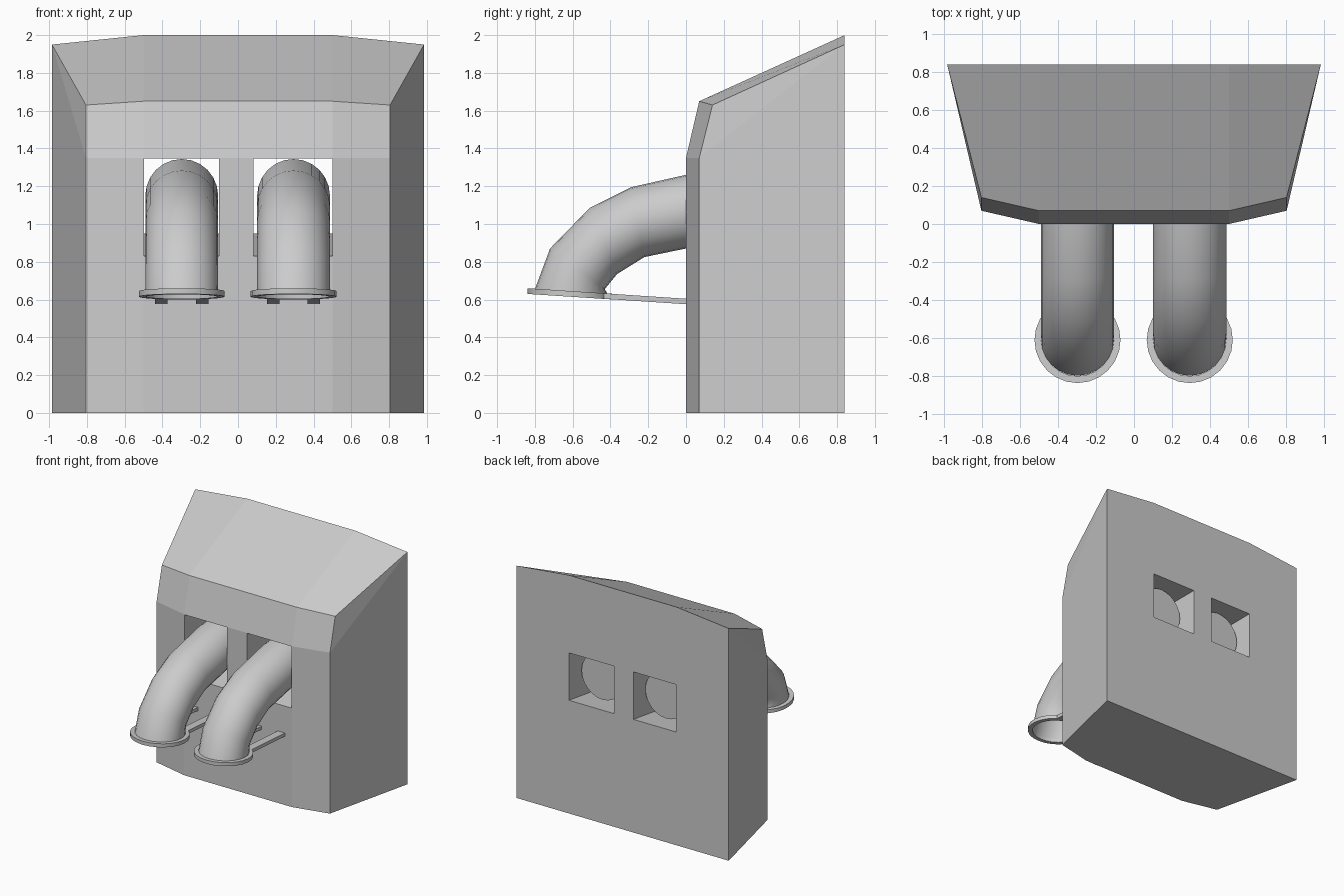
import bpy, bmesh, math
from mathutils import Vector

if "Cube" in bpy.data.objects:
    bpy.data.objects.remove(bpy.data.objects["Cube"])

SIDES = 24
TILT = -0.065   # slope of the flange plane along y


def loft(name, rows, cyclic_rows=False, closed=False, caps=()):
    """Join rows of points with quads; closed = each row is a loop."""
    bm = bmesh.new()
    vs = [[bm.verts.new(p) for p in r] for r in rows]
    n, m = len(vs), len(vs[0])
    for i in range(n if cyclic_rows else n - 1):
        a, b = vs[i], vs[(i + 1) % n]
        for j in range(m if closed else m - 1):
            k = (j + 1) % m
            bm.faces.new((a[j], a[k], b[k], b[j]))
    for cap in caps:
        bm.faces.new([vs[i][j] for i, j in cap])
    bmesh.ops.recalc_face_normals(bm, faces=bm.faces)
    me = bpy.data.meshes.new(name)
    bm.to_mesh(me)
    bm.free()
    ob = bpy.data.objects.new(name, me)
    bpy.context.collection.objects.link(ob)
    return ob


def activate(ob):
    bpy.ops.object.select_all(action='DESELECT')
    ob.select_set(True)
    bpy.context.view_layer.objects.active = ob


def prism(name, x0, x1, profile):
    """Box-like solid: a y,z quad extruded along x."""
    return loft(name, [[(x, y, z) for y, z in profile] for x in (x0, x1)],
                closed=True, caps=[[(i, j) for j in range(4)] for i in (0, 1)])


# housing: half rows (outer point, inner point) mirrored across x
half = [((.805, .07, 0), (.5, 0, 0)),
        ((.805, .07, 1.35), (.5, 0, 1.35)),
        ((.805, .14, 1.63), (.5, .07, 1.65)),
        ((.985, .84, 1.95), (.5, .84, 2.0)),
        ((.985, .84, 0), (.5, .84, 0))]
rows = [[(-o[0], *o[1:]), (-i[0], *i[1:]), i, o] for o, i in half]
ends = []
for j in (0, 3):
    ends += [[(0, j), (1, j), (3, j), (4, j)], [(1, j), (2, j), (3, j)]]
housing = loft("housing", rows, cyclic_rows=True, caps=ends)

# tunnels through the housing with sloping floors
for x0, x1 in ((-.497, -.1), (.082, .499)):
    cutter = prism("tunnel_cutter", x0, x1,
                   [(-.1, .816), (.94, .964), (.94, 1.348), (-.1, 1.348)])
    cutter.hide_render = True
    mod = housing.modifiers.new("tunnel", 'BOOLEAN')
    mod.operation = 'DIFFERENCE'
    mod.solver = 'EXACT'
    mod.object = cutter
    activate(housing)
    bpy.ops.object.modifier_apply(modifier=mod.name)
    bpy.data.objects.remove(cutter)

# bent pipe sections: (upper y, z), (lower y, z)
sections = [((-.80, .655), (-.415, .63)), ((-.72, .87), (-.43, .655)),
            ((-.51, 1.085), (-.365, .735)), ((-.29, 1.195), (-.22, .825)),
            ((.10, 1.283), (.13, .897)), ((.69, 1.344), (.69, .953))]
circle = [(math.cos(t), math.sin(t)) for t in
          (2 * math.pi * k / SIDES for k in range(SIDES))]

for side, cx in (("left", -.298), ("right", .294)):
    # pipe, open at the mouth and closed inside the housing
    rings = []
    for up, lo in sections:
        u, l = Vector((cx, *up)), Vector((cx, *lo))
        mid, axis = (u + l) / 2, (u - l) / 2
        rings.append([mid + axis * c + Vector((.193 * s, 0, 0)) for c, s in circle])
    pipe = loft(side + "_pipe", rings, closed=True,
                caps=[[(len(rings) - 1, j) for j in range(SIDES)]])

    # flange ring around the mouth
    ring_rows = []
    for r, h in ((.227, .015), (.227, -.015), (.19, -.015), (.19, .015)):
        ring_rows.append([(cx + r * s, -.612 + r * c, .63 + h + TILT * r * c)
                          for c, s in circle])
    flange = loft(side + "_flange", ring_rows, cyclic_rows=True, closed=True)

    for ob in (pipe, flange):
        activate(ob)
        bpy.ops.object.shade_smooth_by_angle(angle=math.radians(40))

    # two struts from the flange to the wall
    for tag, dx in (("outer", -.108), ("inner", .108)):
        prism(f"{side}_strut_{tag}", cx + dx - .033, cx + dx + .033,
              [(-.435, .604), (.02, .574), (.02, .603), (-.435, .633)])
